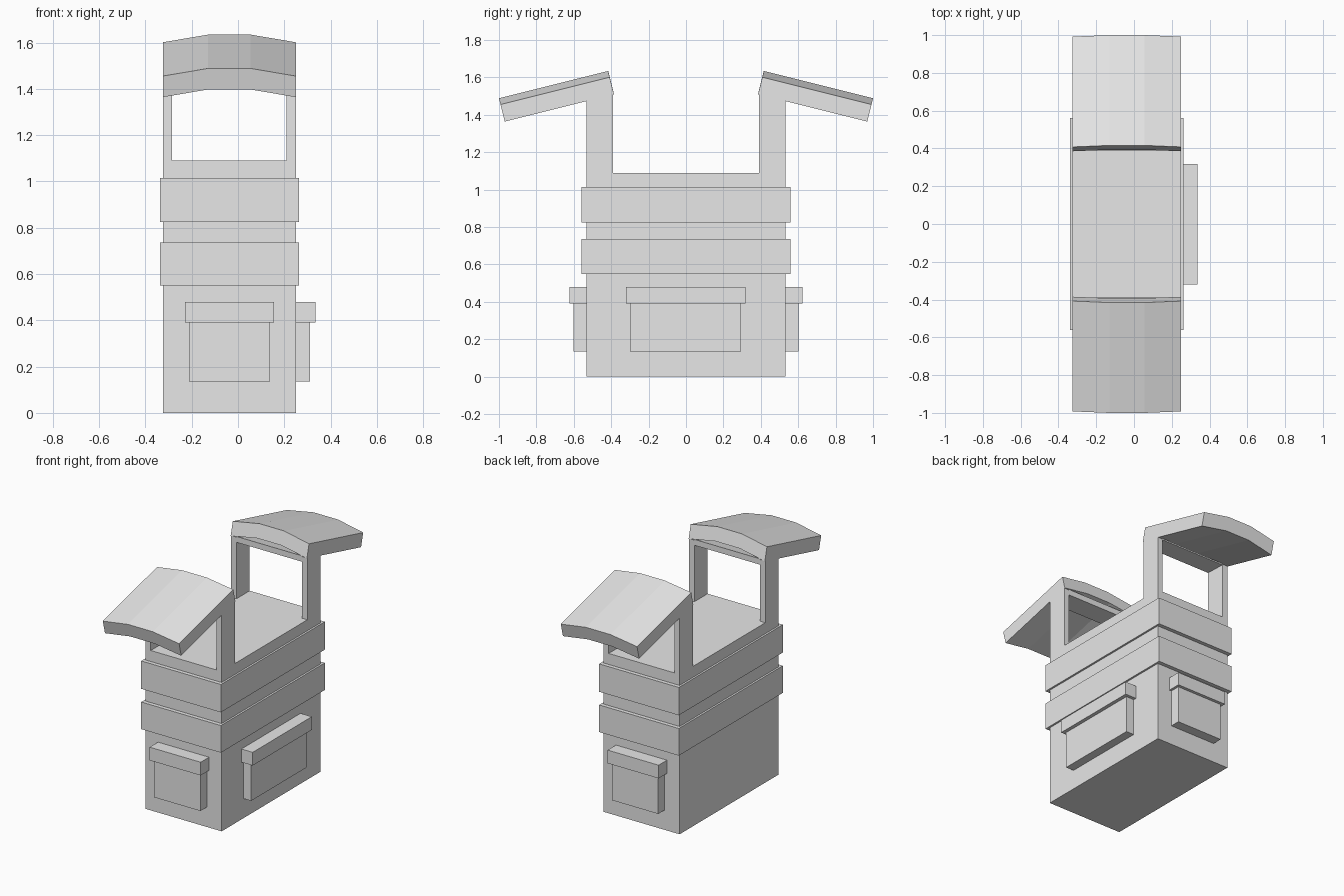
import bpy
from mathutils import Vector

if "Cube" in bpy.data.objects:
    bpy.data.objects.remove(bpy.data.objects["Cube"], do_unlink=True)

grey = bpy.data.materials.new("plain_grey")
grey.use_nodes = True
colour = (0.8, 0.8, 0.8, 1)
grey.diffuse_color = colour
grey.node_tree.nodes["Principled BSDF"].inputs["Base Color"].default_value = colour

X0, X1 = -0.325, 0.25       # body sides
HALF = 0.533                # body half depth
DECK = 1.09                 # body top


def loft(name, start, end):
    """Closed solid between two matching outlines."""
    n = len(start)
    faces = [tuple(range(n)), tuple(range(n, 2 * n))]
    faces += [(i, (i + 1) % n, n + (i + 1) % n, n + i) for i in range(n)]
    mesh = bpy.data.meshes.new(name)
    mesh.from_pydata([tuple(v) for v in start + end], [], faces)
    mesh.materials.append(grey)
    obj = bpy.data.objects.new(name, mesh)
    bpy.context.collection.objects.link(obj)
    # consistent outward normals
    import bmesh
    bm = bmesh.new()
    bm.from_mesh(mesh)
    bmesh.ops.recalc_face_normals(bm, faces=bm.faces)
    bm.to_mesh(mesh)
    bm.free()
    return obj


def prism(name, profile, xa, xb):
    """Side profile (y, z) extruded across x."""
    return loft(name, [(xa, y, z) for y, z in profile], [(xb, y, z) for y, z in profile])


def box(name, x, y, z):
    y, z = sorted(y), sorted(z)
    return prism(name, [(y[0], z[0]), (y[1], z[0]), (y[1], z[1]), (y[0], z[1])], *x)


# Body and the two belts round it
box("body", (X0, X1), (-HALF, HALF), (0, DECK))
box("lower_belt", (-0.338, 0.263), (-0.56, 0.56), (0.55, 0.735))
box("upper_belt", (-0.338, 0.263), (-0.56, 0.56), (0.825, 1.015))

# Pouch on the left side
box("left_pouch", (X1 - 0.02, 0.31), (-0.3, 0.295), (0.135, 0.39))
box("left_pouch_flap", (X1 - 0.02, 0.335), (-0.32, 0.317), (0.39, 0.48))

for side, s in (("front", -1), ("back", 1)):
    # End pouch with its flap
    box(side + "_pouch", (-0.212, 0.138), (s * 0.5, s * 0.602), (0.135, 0.39))
    box(side + "_pouch_flap", (-0.23, 0.155), (s * 0.5, s * 0.623), (0.39, 0.48))

    # Frame: two posts and a thin lintel under the shoulder plate
    post = [(s * 0.39, DECK), (s * HALF, DECK), (s * HALF, 1.475), (s * 0.39, 1.51)]
    prism(side + "_right_post", post, X0, X0 + 0.04)
    prism(side + "_left_post", post, X1 - 0.04, X1)
    lintel = [(s * 0.39, 1.475), (s * HALF, 1.47), (s * HALF, 1.48), (s * 0.39, 1.515)]
    prism(side + "_lintel", lintel, X0 + 0.04, X1 - 0.04)

    # Shoulder plate: arched section swept down and outward
    down = Vector((0, -s * 0.023, -0.091))
    rise = Vector((0, s * 0.008, 0.033))
    inner = Vector((0, s * 0.408, 1.601))
    run = Vector((0, s * 0.584, -0.146))
    arch = [inner + Vector((x, 0, 0)) + rise * k
            for x, k in ((X0, 0), (-0.13, 1), (0.055, 1), (X1, 0))]
    section = arch + [p + down for p in reversed(arch)]
    loft(side + "_shoulder_plate", section, [p + run for p in section])
